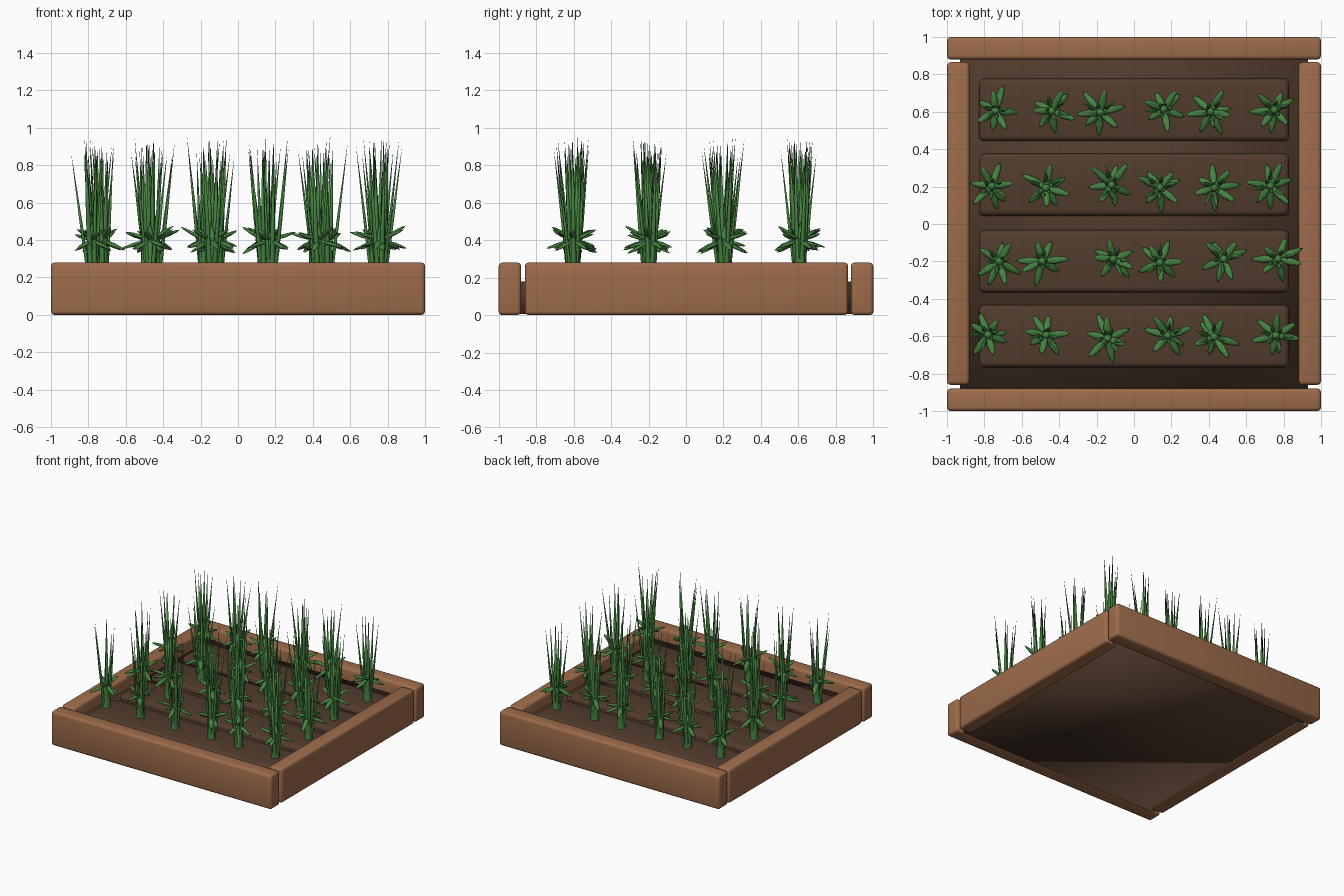
import bpy, bmesh, math, random
from mathutils import Vector, Matrix

if "Cube" in bpy.data.objects:
    bpy.data.objects.remove(bpy.data.objects["Cube"])

random.seed(7)


def mat(name, rgb):
    m = bpy.data.materials.new(name)
    m.diffuse_color = (*rgb, 1)
    m.use_nodes = True
    m.node_tree.nodes["Principled BSDF"].inputs["Base Color"].default_value = m.diffuse_color
    return m


WOOD = mat("warm wood", (0.34, 0.15, 0.07))
SOIL = mat("dark soil", (0.085, 0.045, 0.027))
LEAF = mat("leaf green", (0.06, 0.22, 0.05))


def box(name, lo, hi, material, bevel, segments=3):
    bm = bmesh.new()
    bmesh.ops.create_cube(bm, size=1)
    for v in bm.verts:
        v.co = [(a + b) / 2 + c * (b - a) for a, b, c in zip(lo, hi, v.co)]
    if bevel:
        bmesh.ops.bevel(bm, geom=bm.edges[:], offset=bevel, segments=segments,
                        profile=0.5, affect='EDGES')
    return finish(name, bm, material, True)


def finish(name, bm, material, smooth=False):
    bmesh.ops.recalc_face_normals(bm, faces=bm.faces[:])
    for f in bm.faces:
        f.smooth = smooth
    me = bpy.data.meshes.new(name)
    bm.to_mesh(me)
    bm.free()
    me.materials.append(material)
    ob = bpy.data.objects.new(name, me)
    bpy.context.collection.objects.link(ob)
    return ob


def spike(bm, start, direction, rings, flat, sides):
    """Pointed blade: rings are (distance, radius), flattened by flat."""
    rot = direction.to_track_quat('Z', 'Y').to_matrix()
    loops = []
    for d, r in rings:
        if r == 0:
            loops.append([bm.verts.new(start + rot @ Vector((0, 0, d)))])
            continue
        loops.append([bm.verts.new(start + rot @ Vector((
            r * math.cos(k * math.tau / sides),
            r * flat * math.sin(k * math.tau / sides), d))) for k in range(sides)])
    for a, b in zip(loops, loops[1:]):
        for k in range(sides):
            n = (k + 1) % sides
            vs = [a[k % len(a)], a[n % len(a)], b[n % len(b)], b[k % len(b)]]
            bm.faces.new(list(dict.fromkeys(vs)))


# timber frame
box("front_plank", (-1, -1, 0), (1, -0.88, 0.28), WOOD, 0.02)
box("back_plank", (-1, 0.88, 0), (1, 1, 0.28), WOOD, 0.02)
box("left_plank", (-1, -0.86, 0), (-0.88, 0.865, 0.28), WOOD, 0.02)
box("right_plank", (0.88, -0.86, 0), (1, 0.865, 0.28), WOOD, 0.02)

# soil bed and planting ridges
box("soil_bed", (-0.93, -0.9, 0.005), (0.93, 0.9, 0.18), SOIL, 0)
for i, y in enumerate((-0.6, -0.2, 0.21, 0.61)):
    box(f"soil_ridge_{i + 1}", (-0.83, y - 0.167, 0.1), (0.83, y + 0.167, 0.22), SOIL, 0.03)

# plants: stem, tall upright blades and a star of short leaves
rows = {
    0.61: (-0.74, -0.44, -0.18, 0.16, 0.41, 0.75),
    0.2: (-0.76, -0.47, -0.12, 0.14, 0.43, 0.73),
    -0.2: (-0.72, -0.49, -0.11, 0.14, 0.48, 0.77),
    -0.6: (-0.78, -0.47, -0.14, 0.18, 0.43, 0.76),
}
for r, (y, xs) in enumerate(rows.items()):
    for c, x in enumerate(xs):
        bm = bmesh.new()
        base = Vector((x, y + random.uniform(-0.015, 0.015), 0.2))
        spike(bm, base, Vector((0, 0, 1)), [(0, 0.034), (0.2, 0.024), (0.3, 0)], 1, 8)
        turn = random.uniform(0, math.tau)
        for k in range(6):
            a = turn + k * math.tau / 6 + random.uniform(-0.3, 0.3)
            out = Vector((math.cos(a), math.sin(a), 0))
            tip = base + out * random.uniform(0.03, 0.115)
            tip.z = random.uniform(0.84, 0.96)
            start = base + out * 0.018
            d = tip - start
            spike(bm, start, d, [(0, 0.016), (d.length * 0.45, 0.013), (d.length, 0)], 0.6, 5)
        for k in range(7):
            a = turn + k * math.tau / 7 + random.uniform(-0.35, 0.35)
            rise = random.uniform(0.25, 0.6) * (1 if k % 2 else -1)
            d = Vector((math.cos(a), math.sin(a), rise))
            n = random.uniform(0.11, 0.155)
            spike(bm, base + Vector((0, 0, 0.2)), d,
                  [(0, 0.012), (n * 0.5, 0.021), (n * 0.85, 0.013), (n, 0)], 0.5, 6)
        finish(f"plant_{r + 1}_{c + 1}", bm, LEAF, True)
